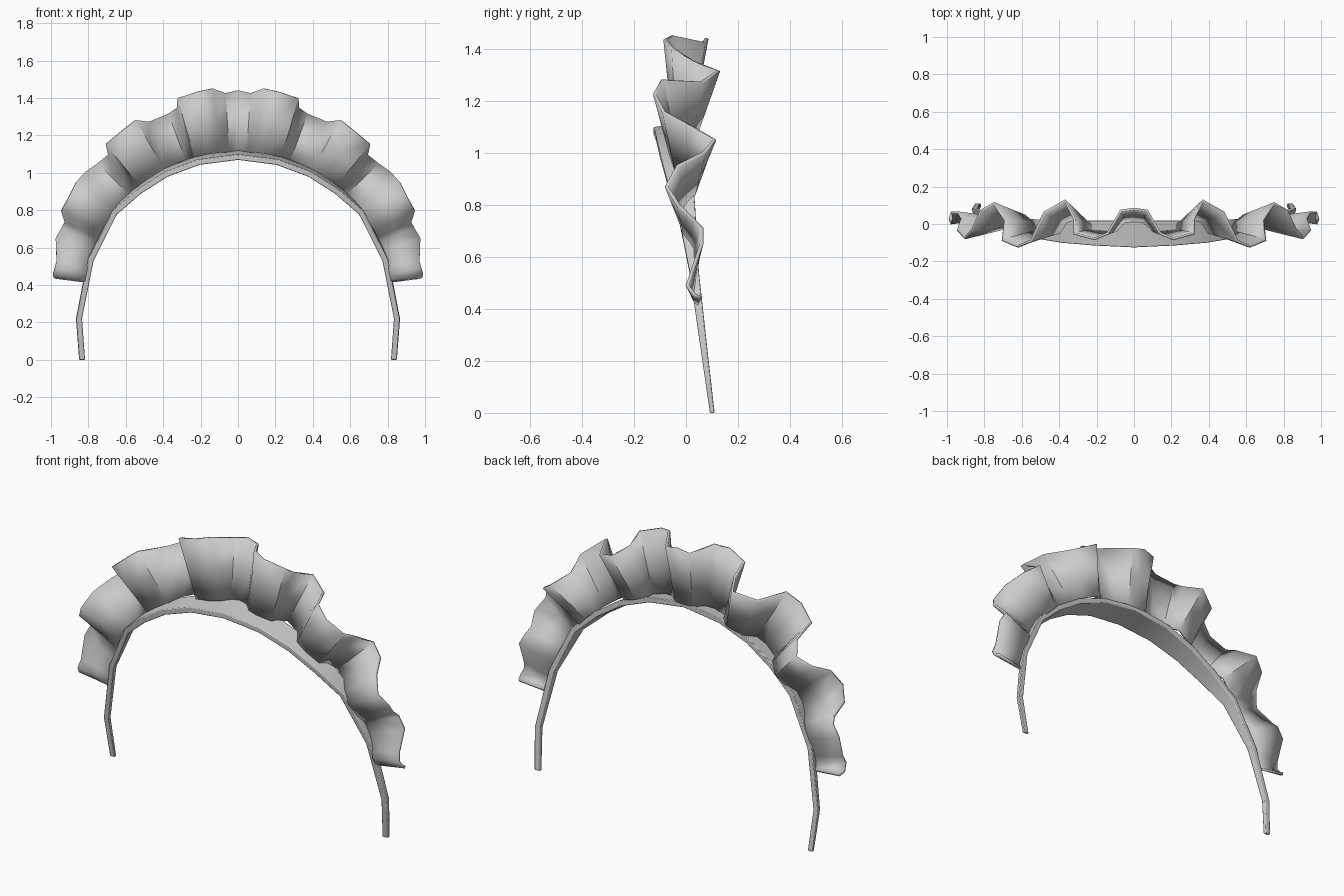
import bpy
import math
from mathutils import Vector

default = bpy.data.objects.get("Cube")
if default:
    bpy.data.objects.remove(default, do_unlink=True)

grey = bpy.data.materials.new("soft grey cloth")
grey.use_nodes = True
shade = (0.6, 0.6, 0.6, 1)
grey.diffuse_color = shade
grey.node_tree.nodes["Principled BSDF"].inputs["Base Color"].default_value = shade

POLE_HEIGHT = 0.31  # the pleats fan out from this point on the centre line


def mirrored(half):
    """Extend a list of points that starts on the centre line to both sides."""
    return [(-p[0], *p[1:]) for p in reversed(half[1:])] + list(half)


def inward(x, z):
    """Unit direction from a point on the arch towards its middle."""
    return (Vector((0, 0, min(z, POLE_HEIGHT))) - Vector((x, 0, z))).normalized()


def make_object(name, rows, closed, angle):
    """Skin a list of equally long point rows into one smooth shaded object."""
    count = len(rows[0])
    verts = [point for row in rows for point in row]
    faces = []
    for i in range(len(rows) - 1):
        for j in range(count if closed else count - 1):
            k = (j + 1) % count
            a, b = i * count, (i + 1) * count
            faces.append((a + j, a + k, b + k, b + j))
    if closed:
        last = (len(rows) - 1) * count
        faces.append(tuple(reversed(range(count))))
        faces.append(tuple(range(last, last + count)))
    mesh = bpy.data.meshes.new(name)
    mesh.from_pydata(verts, [], faces)
    mesh.materials.append(grey)
    obj = bpy.data.objects.new(name, mesh)
    bpy.context.collection.objects.link(obj)
    bpy.ops.object.select_all(action="DESELECT")
    obj.select_set(True)
    bpy.context.view_layer.objects.active = obj
    bpy.ops.object.mode_set(mode="EDIT")
    bpy.ops.mesh.select_all(action="SELECT")
    bpy.ops.mesh.normals_make_consistent(inside=False)
    bpy.ops.object.mode_set(mode="OBJECT")
    bpy.ops.object.shade_smooth_by_angle(angle=math.radians(angle))
    return obj


# Band: outer x, outer z, front y, back y; wide at the crown, thin at the tips
band_stations = mirrored([
    (0, 1.12, -0.125, 0.02),
    (0.22, 1.09, -0.115, 0.02),
    (0.4, 1.02, -0.1, 0.02),
    (0.55, 0.92, -0.075, 0.025),
    (0.68, 0.8, -0.035, 0.035),
    (0.805, 0.54, 0.015, 0.05),
    (0.867, 0.22, 0.06, 0.085),
    (0.85, 0, 0.092, 0.11),
])
band_rows = []
for x, z, front, back in band_stations:
    into = inward(x, z)
    tilt = into * (back - front) * 0.15
    outer = Vector((x, 0, z))
    front_edge = outer + tilt + Vector((0, front, 0))
    back_edge = outer + Vector((0, back, 0))
    inset = into * 0.03
    band_rows.append([front_edge, back_edge, back_edge + inset, front_edge + inset])
band = make_object("head_band", band_rows, True, 40)
bevel = band.modifiers.new("soft_edges", "BEVEL")
bevel.width = 0.004
bevel.segments = 2

# Ruffle: the free pleated edge, fanned back to the band
ruffle_edge = mirrored([
    (0, 0.08, 1.44),
    (0.07, 0.07, 1.425),
    (0.14, -0.05, 1.45),
    (0.21, -0.08, 1.435),
    (0.32, -0.05, 1.4),
    (0.32, 0.03, 1.35),
    (0.37, 0.125, 1.315),
    (0.48, 0.06, 1.27),
    (0.55, -0.09, 1.28),
    (0.62, -0.12, 1.225),
    (0.705, -0.085, 1.155),
    (0.69, 0.02, 1.1),
    (0.75, 0.11, 1.05),
    (0.82, 0.07, 1),
    (0.865, -0.03, 0.95),
    (0.905, -0.075, 0.87),
    (0.945, -0.03, 0.8),
    (0.925, 0.03, 0.74),
    (0.94, 0.06, 0.71),
    (0.975, 0.06, 0.65),
    (0.97, 0.02, 0.53),
    (0.98, 0.005, 0.49),
    (0.99, 0.03, 0.455),
    (0.98, 0.06, 0.44),
])
pole = Vector((0, 0, POLE_HEIGHT))
ruffle_rows = []
for x, y, z in ruffle_edge:
    ray = (Vector((x, 0, z)) - pole).normalized()
    base = pole + ray * (0.8 + 0.025 * abs(ray.x))
    # pleats are shallower at the band and follow its backward lean
    base.y = 0.4 * y - 0.015 + 0.045 * (1 - ray.z)
    edge = Vector((x, y, z))
    ruffle_rows.append([base, base.lerp(edge, 0.5), edge])
ruffle = make_object("pleated_ruffle", ruffle_rows, False, 42)
cloth = ruffle.modifiers.new("cloth_thickness", "SOLIDIFY")
cloth.thickness = 0.014
cloth.offset = 0
